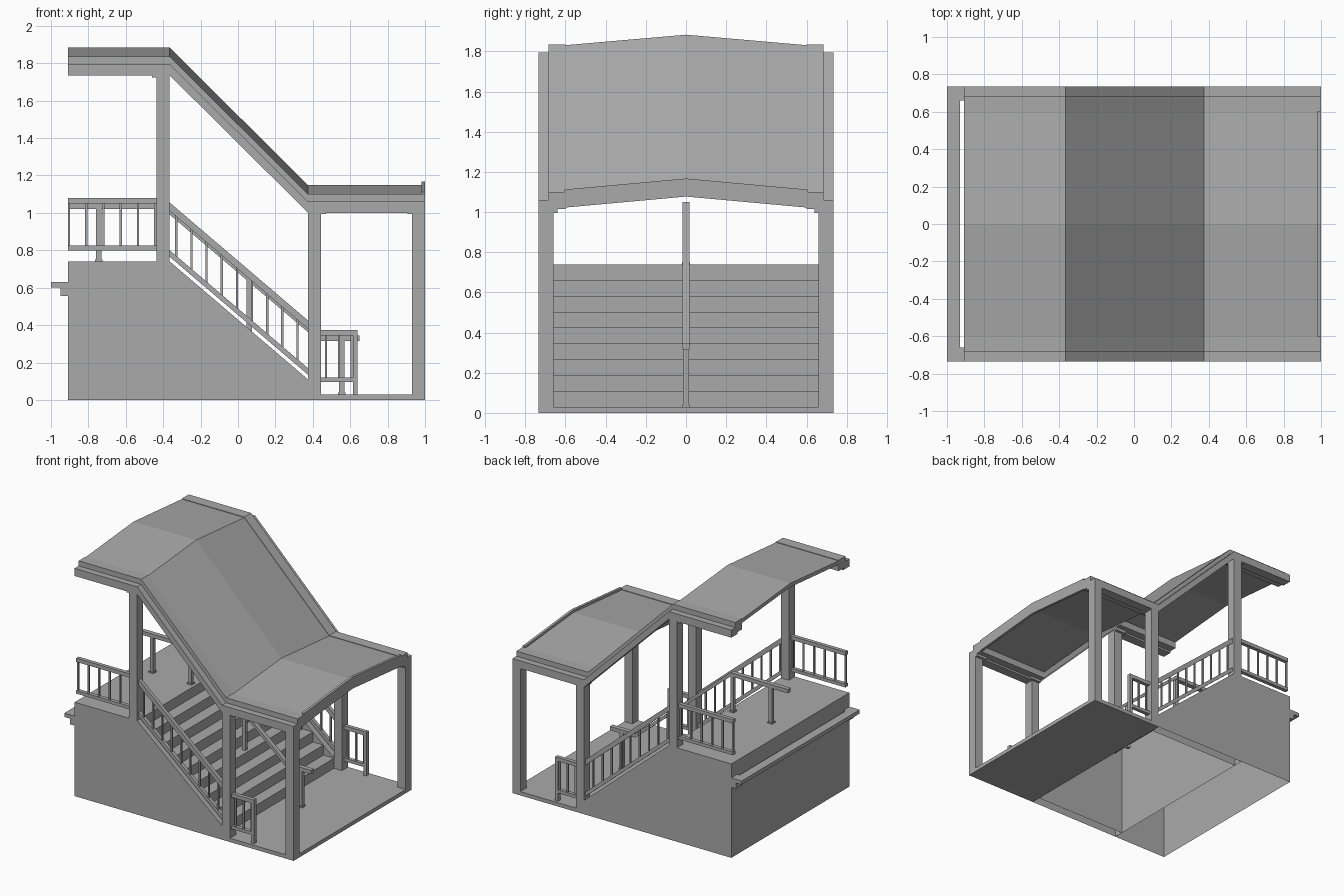
import bpy, bmesh

cube = bpy.data.objects.get("Cube")
if cube:
    bpy.data.objects.remove(cube, do_unlink=True)

grey = bpy.data.materials.new("concrete_grey")
grey.use_nodes = True
colour = (0.4, 0.4, 0.4, 1)
grey.diffuse_color = colour
grey.node_tree.nodes["Principled BSDF"].inputs["Base Color"].default_value = colour

SIDES = (("front", -1), ("back", 1))


def finish(name, bm, open_bottom=False):
    bmesh.ops.recalc_face_normals(bm, faces=bm.faces)
    if open_bottom:
        low = [f for f in bm.faces if all(v.co.z < 0.001 for v in f.verts)]
        bmesh.ops.delete(bm, geom=low, context="FACES")
    mesh = bpy.data.meshes.new(name)
    bm.to_mesh(mesh)
    bm.free()
    mesh.materials.append(grey)
    obj = bpy.data.objects.new(name, mesh)
    bpy.context.collection.objects.link(obj)
    return obj


def sweep(name, path, section):
    """Carry a (y, height) section along an (x, z) path, ends kept upright."""
    bm = bmesh.new()
    rings = [[bm.verts.new((x, y, z + h)) for y, h in section] for x, z in path]
    n = len(section)
    for a, b in zip(rings, rings[1:]):
        for i in range(n):
            j = (i + 1) % n
            bm.faces.new((a[i], a[j], b[j], b[i]))
    bm.faces.new(rings[0])
    bm.faces.new(rings[-1])
    return finish(name, bm)


def rect(y0, y1, low, high):
    return [(y0, low), (y1, low), (y1, high), (y0, high)]


def gable(half, edge, rise, thick):
    """Shallow ridged section across the width."""
    return [(-half, edge), (0, edge + rise), (half, edge),
            (half, edge - thick), (0, edge + rise - thick), (-half, edge - thick)]


def box(name, x0, x1, y0, y1, z0, z1):
    return sweep(name, [(x0, 0), (x1, 0)], rect(y0, y1, z0, z1))


def prism(name, outline, y0, y1):
    """Extrude an (x, z) outline across the width, open underneath."""
    bm = bmesh.new()
    a = [bm.verts.new((x, y0, z)) for x, z in outline]
    b = [bm.verts.new((x, y1, z)) for x, z in outline]
    bm.faces.new(a)
    bm.faces.new(b)
    for i in range(len(a)):
        j = (i + 1) % len(a)
        bm.faces.new((a[i], a[j], b[j], b[i]))
    return finish(name, bm, open_bottom=True)


# Main levels and the stair run
BACK, TOP_X, FOOT_X, END = -0.91, -0.365, 0.375, 1.0
FLOOR, LANDING, HALF, INNER = 0.03, 0.74, 0.735, 0.66
RISERS = 9
rise = (LANDING - FLOOR) / RISERS
tread = (FOOT_X - TOP_X) / (RISERS - 1)
SPLIT = -0.435


def slope_z(x):
    return FLOOR + rise + (FOOT_X - x) * rise / tread


# Landing block and ground slab
prism("landing_block", [(BACK, 0), (SPLIT, 0), (SPLIT, LANDING), (BACK, LANDING)], -HALF, HALF)
box("ground_slab", FOOT_X, END, -HALF, HALF, 0, FLOOR)

# Flight of steps
outline = [(SPLIT, 0), (FOOT_X, 0)]
for i in range(RISERS):
    x = FOOT_X - i * tread
    if i:
        outline.append((x, FLOOR + i * rise))
    outline.append((x, FLOOR + (i + 1) * rise))
outline.append((SPLIT, LANDING))
prism("steps", outline, -INNER, INNER)

# Sloping side walls of the flight
for side, s in SIDES:
    prism(f"{side}_stair_wall",
          [(SPLIT, 0), (FOOT_X, 0), (FOOT_X, slope_z(FOOT_X)), (TOP_X, LANDING), (SPLIT, LANDING)],
          *sorted((s * INNER, s * HALF)))

# Ledge rail behind the landing
box("ledge_rail", -1.0, -0.93, -HALF, HALF, 0.60, 0.63)
for side, s in SIDES:
    y0, y1 = sorted((s * INNER, s * HALF))
    box(f"{side}_ledge_arm", -0.94, BACK, y0, y1, 0.60, 0.63)
    box(f"{side}_ledge_bracket", -0.95, BACK, y0, y1, 0.555, 0.60)

# Posts with small capitals
POSTS = (("upper", SPLIT, TOP_X, LANDING, 1.74),
         ("middle", FOOT_X, 0.445, 0, 1.01),
         ("end", 0.93, END, 0, 1.01))
for side, s in SIDES:
    for label, x0, x1, z0, z1 in POSTS:
        y0, y1 = sorted((s * INNER, s * HALF))
        box(f"{side}_{label}_post", x0, x1, y0, y1, z0, z1)
        c0, c1 = sorted((s * 0.64, s * 0.73))
        grow0 = 0.025 if label != "middle" else 0
        grow1 = 0.025 if label == "middle" else 0
        box(f"{side}_{label}_capital", x0 - grow0, x1 + grow1, c0, c1, z1 - 0.015, z1 + 0.01)

# Roof line: high flat, slope, low flat
roof_path = [(BACK, 1.735), (TOP_X, 1.735), (FOOT_X, 1.0), (END, 1.0)]
sweep("roof_sheet", roof_path, gable(0.61, 0.095, 0.053, 0.03))
for side, s in SIDES:
    sweep(f"{side}_outer_beam", roof_path, rect(s * INNER, s * HALF, 0, 0.06))
    sweep(f"{side}_gutter_beam", roof_path, rect(s * 0.60, s * 0.685, 0.015, 0.10))
sweep("low_fascia", [(0.98, 1.0), (END, 1.0)], gable(0.605, 0.112, 0.055, 0.09))

# Side railings
slope_top = 0.425
for side, s in SIDES:
    y = s * 0.70

    def bar(name, path, low, high):
        sweep(f"{side}_{name}", path, rect(y - 0.015, y + 0.015, low, high))

    def baluster(name, x, z0, z1):
        box(f"{side}_{name}", x - 0.006, x + 0.006, y - 0.006, y + 0.006, z0, z1)

    # Landing railing
    bar("landing_top_rail", [(BACK, 0), (SPLIT, 0)], 1.05, 1.08)
    bar("landing_low_rail", [(BACK, 0), (SPLIT, 0)], 0.80, 0.825)
    for i in range(6):
        baluster("landing_baluster", -0.903 + i * 0.092, 0.81, 1.06)

    # Stair railing
    run = [(TOP_X, slope_z(TOP_X)), (FOOT_X, slope_z(FOOT_X))]
    bar("stair_top_rail", run, 0.27, 0.315)
    bar("stair_low_rail", run, 0.025, 0.06)
    for i in range(9):
        x = -0.33 + i * 0.081
        baluster("stair_baluster", x, slope_z(x) + 0.04, slope_z(x) + 0.29)

    # Short railing at the foot
    bar("foot_top_rail", [(0.445, 0), (0.64, 0)], 0.345, 0.375)
    bar("foot_low_rail", [(0.445, 0), (0.615, 0)], 0.095, 0.12)
    bar("foot_end_post", [(0.615, 0), (0.64, 0)], 0.01, 0.35)
    for x in (0.47, 0.54, 0.608):
        baluster("foot_baluster", x, 0.10, 0.36)

# Central handrail
sweep("centre_handrail", [(-0.90, 1.02), (-0.40, 1.02), (0.43, 0.315), (0.65, 0.315)],
      rect(-0.018, 0.018, 0, 0.03))
for x, z0, z1 in ((-0.745, LANDING, 1.03), (-0.41, LANDING, 1.03),
                  (0.06, 0.26, 0.64), (0.555, FLOOR, 0.33)):
    box("centre_post", x - 0.014, x + 0.014, -0.014, 0.014, z0, z1)
    if x != 0.06:
        box("centre_post_foot", x - 0.02, x + 0.02, -0.02, 0.02, z0, z0 + 0.01)
